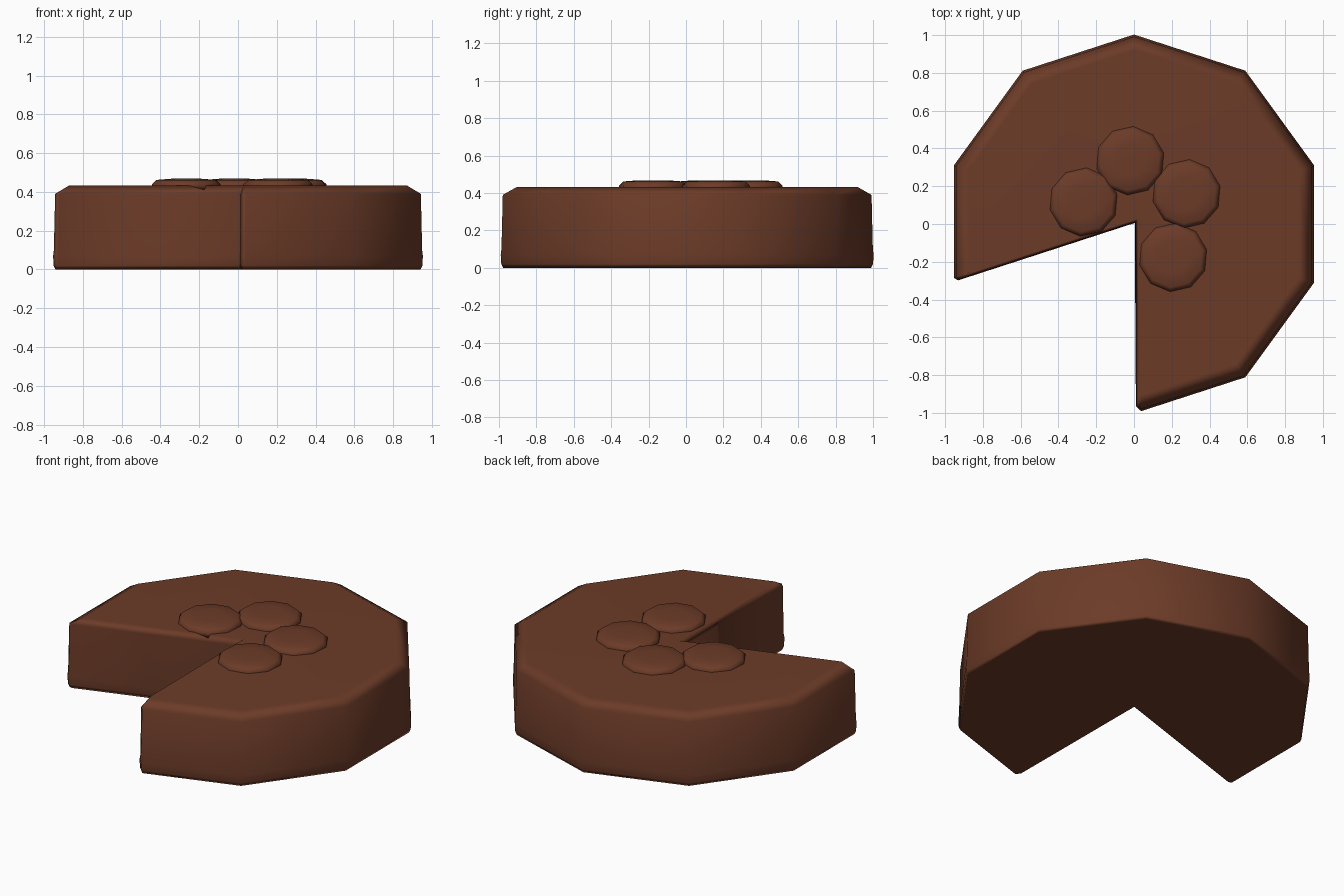
import bpy, bmesh, math
from mathutils import Vector

if "Cube" in bpy.data.objects:
    bpy.data.objects.remove(bpy.data.objects["Cube"])

brown = bpy.data.materials.new("chocolate brown")
brown.diffuse_color = (0.15, 0.044, 0.021, 1)
brown.use_nodes = True
brown.node_tree.nodes["Principled BSDF"].inputs["Base Color"].default_value = brown.diffuse_color


def loft(name, rings, smooth_angle):
    """Closed solid through a stack of equal-length rings."""
    bm = bmesh.new()
    vr = [[bm.verts.new(p) for p in ring] for ring in rings]
    n = len(vr[0])
    for a, b in zip(vr, vr[1:]):
        for i in range(n):
            bm.faces.new((a[i], a[(i + 1) % n], b[(i + 1) % n], b[i]))
    bm.faces.new(vr[0][::-1])
    bm.faces.new(vr[-1])
    bmesh.ops.recalc_face_normals(bm, faces=bm.faces)
    for f in bm.faces:
        f.smooth = True
    for e in bm.edges:
        if len(e.link_faces) == 2 and e.calc_face_angle() > smooth_angle:
            e.smooth = False
    me = bpy.data.meshes.new(name)
    bm.to_mesh(me)
    bm.free()
    me.materials.append(brown)
    ob = bpy.data.objects.new(name, me)
    bpy.context.collection.objects.link(ob)
    wn = ob.modifiers.new("weighted normals", 'WEIGHTED_NORMAL')
    wn.keep_sharp = True
    return ob


def polar(r, deg):
    a = math.radians(deg)
    return Vector((r * math.cos(a), r * math.sin(a)))


# Ten-sided cake with two segments missing, corners of the cut clipped
def cake_ring(z, r, d, c=0.025):
    outer = [polar(r, -90 + 36 * k) for k in range(9)]
    n_right = Vector((1, 0))
    n_left = polar(1, 108)
    edge = (outer[1] - outer[0]).length
    a0 = outer[0].lerp(outer[1], 1.6 * c / edge)
    a1 = outer[8].lerp(outer[7], 1.0 * c / edge)
    b0 = polar(r - 1.5 * c, -90) + n_right * (d + 0.006)
    b1 = polar(r - c, 198) + n_left * d
    apex = Vector((d, 1.376 * d))
    pts = [b0, a0] + outer[1:8] + [a1, b1, apex]
    return [(p.x, p.y, z) for p in pts]


profile = [(0.0, 0.99, 0.012), (0.02, 1.0, 0.006), (0.07, 1.003, 0.004),
           (0.10, 0.999, 0.007), (0.39, 0.992, 0.008), (0.432, 0.918, 0.022)]
loft("cake_body", [cake_ring(*p) for p in profile], math.radians(120))


# Four flat rounded buttons on top
def button_ring(cx, cy, z, r):
    pts = [polar(r, 85 + 36 * k) for k in range(10)]
    return [(cx + p.x, cy + p.y, z) for p in pts]


for i, (x, y) in enumerate([(-0.02, 0.335), (-0.267, 0.116), (0.278, 0.16), (0.207, -0.177)]):
    loft(f"top_button_{i + 1}",
         [button_ring(x, y, z, r) for z, r in
          [(0.40, 0.183), (0.44, 0.182), (0.462, 0.158), (0.468, 0.08)]],
         math.radians(120))
